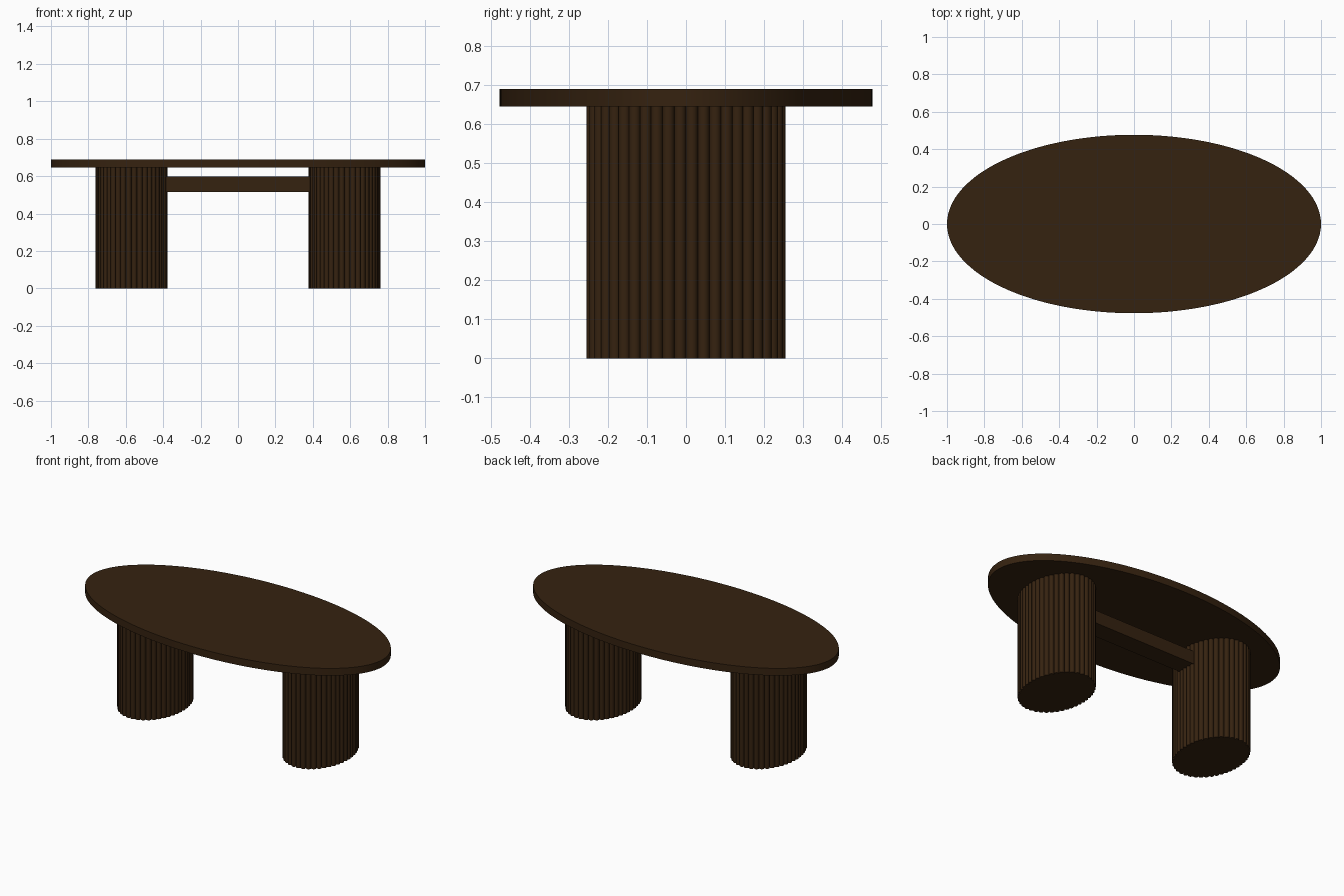
import bpy
import bmesh
from math import sin, cos, pi, hypot

if "Cube" in bpy.data.objects:
    bpy.data.objects.remove(bpy.data.objects["Cube"], do_unlink=True)

# Dark stained wood
wood = bpy.data.materials.new("dark_walnut")
wood.use_nodes = True
colour = (0.036, 0.0160, 0.0050, 1)
wood.diffuse_color = colour
wood.node_tree.nodes["Principled BSDF"].inputs["Base Color"].default_value = colour


def ellipse(rx, ry, count):
    """Points spaced evenly along the outline of an ellipse."""
    fine = 4000
    pts = [(rx * cos(2 * pi * i / fine), ry * sin(2 * pi * i / fine)) for i in range(fine + 1)]
    total = sum(hypot(b[0] - a[0], b[1] - a[1]) for a, b in zip(pts, pts[1:]))
    result, run = [], 0.0
    for a, b in zip(pts, pts[1:]):
        if len(result) < count and run >= total * len(result) / count - 1e-9:
            result.append(a)
        run += hypot(b[0] - a[0], b[1] - a[1])
    return result


def reeded(outline, steps=8):
    """Replace each side of an outline with an outward half round."""
    result = []
    for i, a in enumerate(outline):
        b = outline[(i + 1) % len(outline)]
        hx, hy = (b[0] - a[0]) / 2, (b[1] - a[1]) / 2
        mx, my = (a[0] + b[0]) / 2, (a[1] + b[1]) / 2
        for k in range(steps):
            c, s = cos(pi * k / steps), sin(pi * k / steps)
            result.append((mx - hx * c + hy * s, my - hy * c - hx * s))
    return result


def extrude(name, outline, bottom, top, x=0.0):
    bm = bmesh.new()
    face = bm.faces.new([bm.verts.new((px, py, bottom)) for px, py in outline])
    new = bmesh.ops.extrude_face_region(bm, geom=[face], use_keep_orig=True)["geom"]
    raised = [v for v in new if isinstance(v, bmesh.types.BMVert)]
    bmesh.ops.translate(bm, verts=raised, vec=(0, 0, top - bottom))
    bmesh.ops.recalc_face_normals(bm, faces=bm.faces)
    mesh = bpy.data.meshes.new(name)
    bm.to_mesh(mesh)
    bm.free()
    mesh.materials.append(wood)
    obj = bpy.data.objects.new(name, mesh)
    obj.location.x = x
    bpy.context.collection.objects.link(obj)
    bpy.ops.object.select_all(action="DESELECT")
    obj.select_set(True)
    bpy.context.view_layer.objects.active = obj
    bpy.ops.object.shade_smooth_by_angle()
    return obj


# Oval top
extrude("table_top", ellipse(1.0, 0.477, 160), 0.645, 0.69)

# Pair of reeded oval pedestals
leg_outline = reeded(ellipse(0.178, 0.242, 44))
for name, side in (("left_pedestal", 1), ("right_pedestal", -1)):
    extrude(name, leg_outline, 0, 0.645, side * 0.57)

# Stretcher beam between the pedestals
extrude("stretcher", [(-0.42, -0.06), (0.42, -0.06), (0.42, 0.06), (-0.42, 0.06)], 0.515, 0.597)
